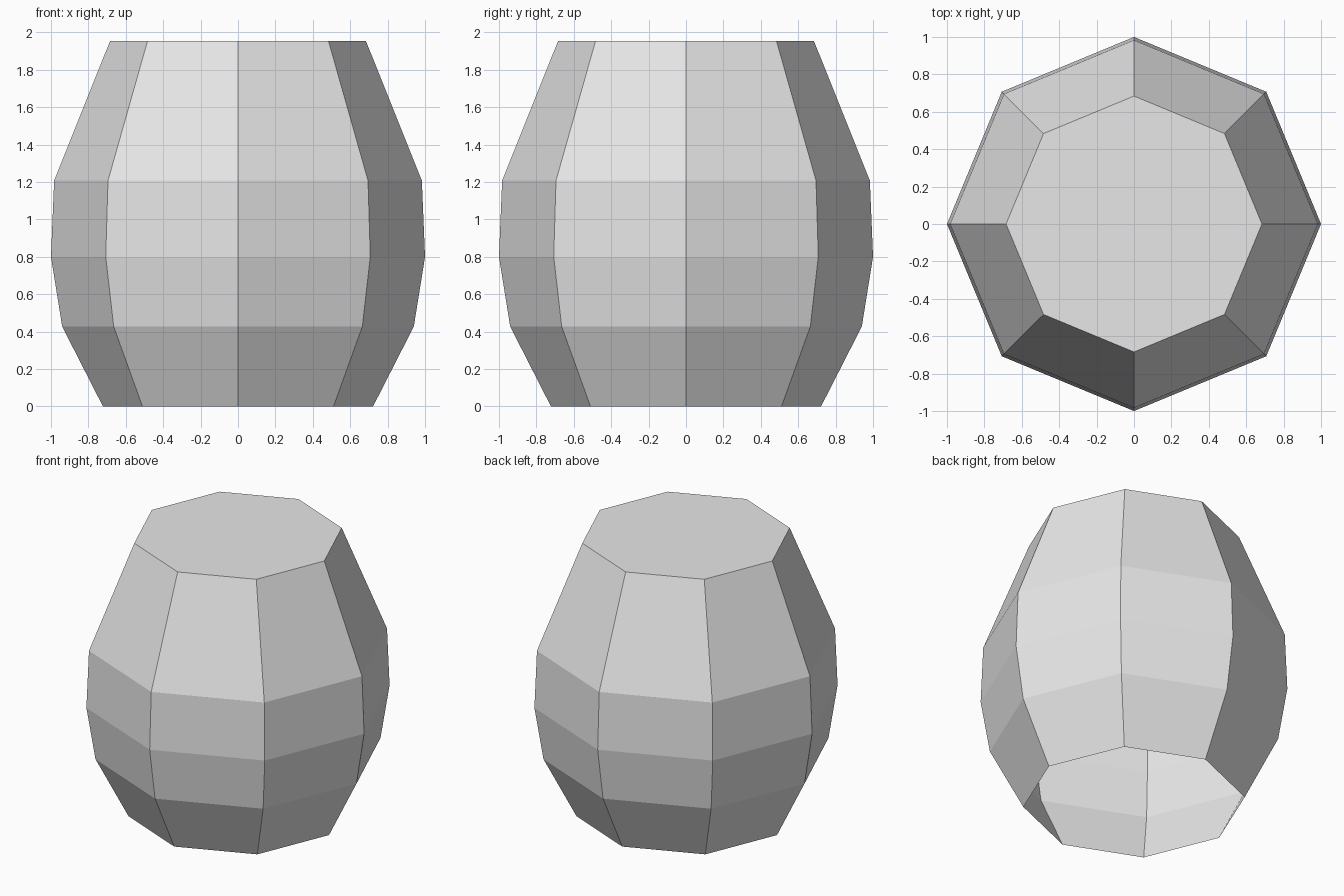
import bpy
import bmesh
from math import cos, sin, tau

cube = bpy.data.objects.get("Cube")
if cube:
    bpy.data.objects.remove(cube, do_unlink=True)

SIDES = 8
# Barrel profile as (radius, height), bottom to top
PROFILE = [(0.722, 0), (0.94, 0.427), (1.0, 0.8), (0.983, 1.208), (0.684, 1.954)]

# Plain grey material
grey = bpy.data.materials.new("light_grey")
grey.use_nodes = True
colour = (0.8, 0.8, 0.8, 1)
grey.diffuse_color = colour
grey.node_tree.nodes["Principled BSDF"].inputs["Base Color"].default_value = colour


def ring(bm, radius, z):
    """One octagonal ring of vertices."""
    angles = [tau * i / SIDES for i in range(SIDES)]
    return [bm.verts.new((radius * cos(a), radius * sin(a), z)) for a in angles]


# Barrel shell: flat-sided wall, closed top, open underside
bm = bmesh.new()
rings = [ring(bm, r, z) for r, z in PROFILE]
for low, high in zip(rings, rings[1:]):
    for i in range(SIDES):
        j = (i + 1) % SIDES
        bm.faces.new((low[i], low[j], high[j], high[i]))
bm.faces.new(rings[-1])

mesh = bpy.data.meshes.new("barrel_shell")
bm.to_mesh(mesh)
bm.free()
mesh.materials.append(grey)
barrel = bpy.data.objects.new("barrel_shell", mesh)
bpy.context.collection.objects.link(barrel)
